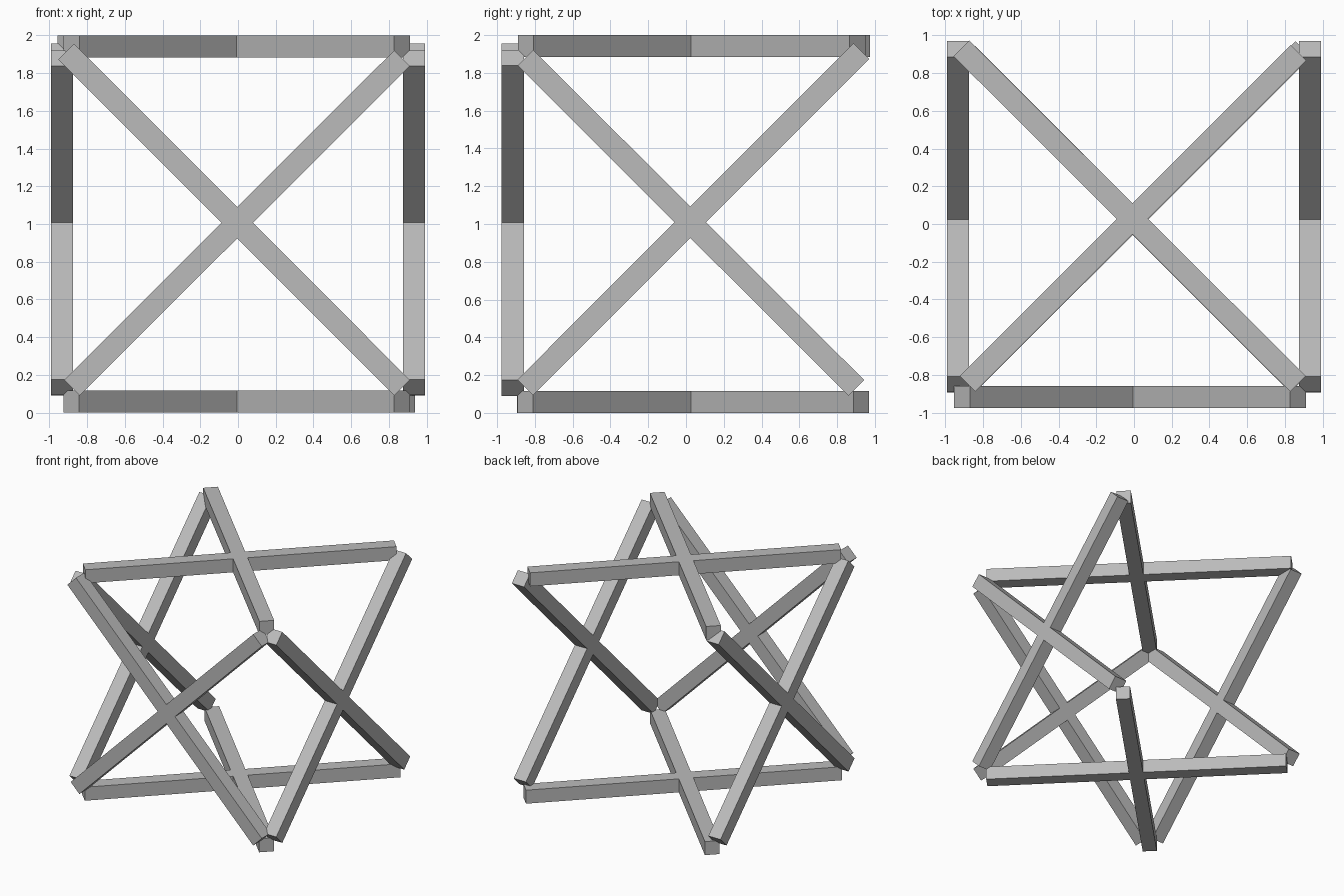
import bpy
from mathutils import Vector, Matrix

cube = bpy.data.objects.get("Cube")
if cube:
    bpy.data.objects.remove(cube, do_unlink=True)

THICK = 0.117

# One plain grey for every bar
grey = bpy.data.materials.new("plain grey")
grey.use_nodes = True
colour = (0.5, 0.5, 0.5, 1.0)
grey.diffuse_color = colour
grey.node_tree.nodes["Principled BSDF"].inputs["Base Color"].default_value = colour


def bar(name, start, end, normal):
    """Square bar between two points, one pair of sides facing along normal."""
    start, end, normal = Vector(start), Vector(end), Vector(normal)
    along = end - start
    length = along.length
    along.normalize()
    side = normal.cross(along)
    turn = Matrix((along, side, normal)).transposed().to_4x4()
    bpy.ops.mesh.primitive_cube_add(size=1)
    obj = bpy.context.object
    obj.name = name
    obj.data.transform(Matrix.Diagonal((length, THICK, THICK, 1)))
    obj.matrix_world = Matrix.Translation((start + end) / 2) @ turn
    obj.data.materials.append(grey)


# Front cross
Y = -0.917
bar("front_bar_falling", (-0.912, Y, 1.915), (0.87, Y, 0.132), (0, -1, 0))
bar("front_bar_rising", (-0.88, Y, 0.132), (0.87, Y, 1.88), (0, -1, 0))

# Matching crosses on the two sides
for label, s in (("left", 1), ("right", -1)):
    X = s * 0.933
    bar(label + "_bar_falling", (X, -0.85, 1.88), (X, 0.902, 0.132), (s, 0, 0))
    bar(label + "_bar_rising", (X, -0.851, 0.135), (X, 0.928, 1.915), (s, 0, 0))

# Top cross
Z = 2 - THICK / 2
bar("top_bar_falling", (-0.916, 0.932, Z), (0.87, -0.848, Z), (0, 0, 1))
bar("top_bar_rising", (-0.883, -0.847, Z), (0.872, 0.908, Z), (0, 0, 1))

# Bottom cross
Z = THICK / 2
bar("bottom_bar_rising", (-0.885, -0.852, Z), (0.897, 0.928, Z), (0, 0, -1))
bar("bottom_bar_falling", (-0.885, 0.905, Z), (0.87, -0.852, Z), (0, 0, -1))
